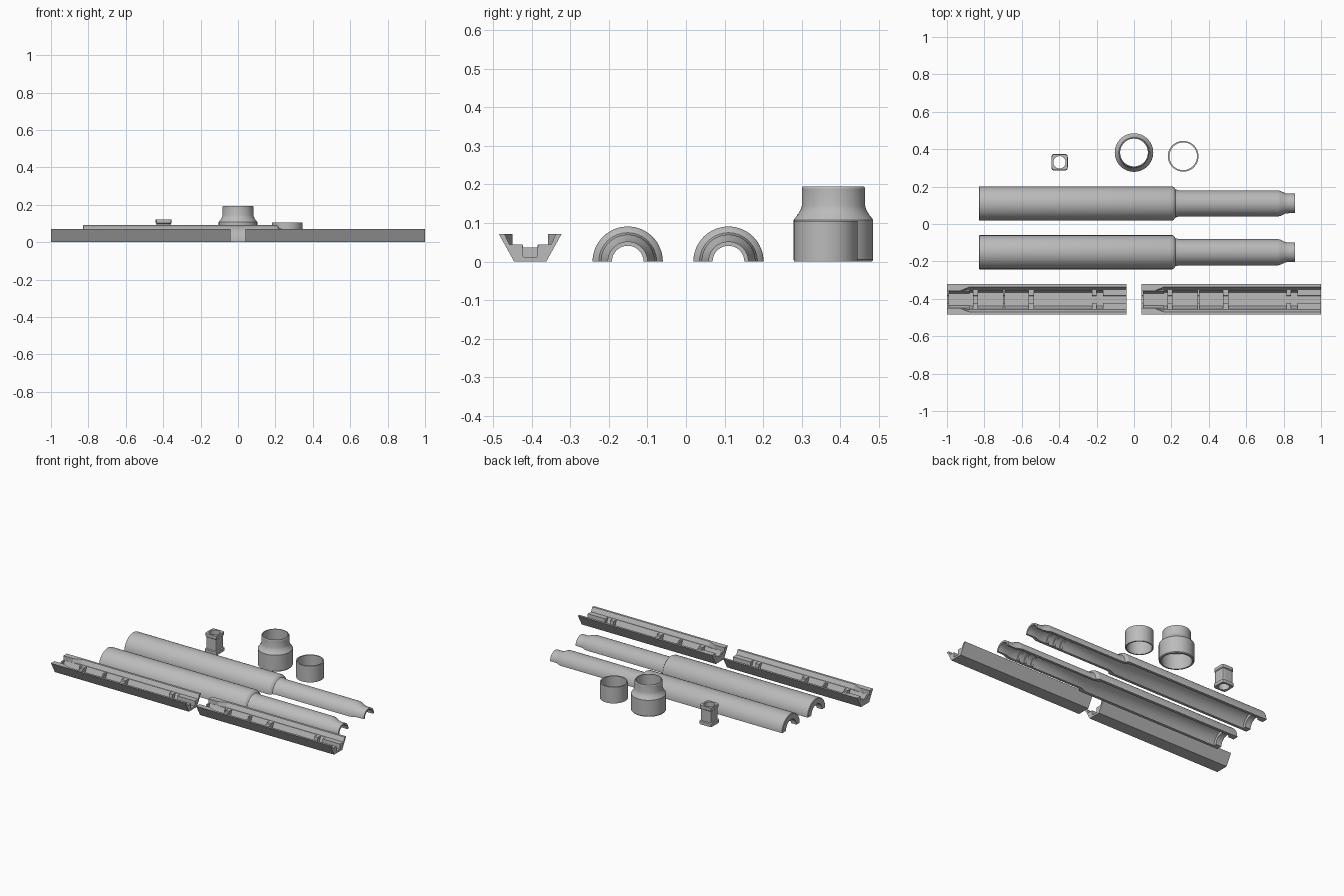
import bpy, bmesh, math

if "Cube" in bpy.data.objects:
    bpy.data.objects.remove(bpy.data.objects["Cube"])

grey = bpy.data.materials.new("plain_grey")
grey.diffuse_color = (0.5, 0.5, 0.5, 1)
grey.use_nodes = True
grey.node_tree.nodes["Principled BSDF"].inputs["Base Color"].default_value = grey.diffuse_color


def loft(name, sections, loc, ring=True, closed=False, smooth=True):
    """Skin a list of closed sections; 'closed' joins last to first, otherwise cap the ends."""
    bm = bmesh.new()
    rows = [[bm.verts.new(p) for p in s] for s in sections]
    n = len(rows[0])
    pairs = list(zip(rows, rows[1:])) + ([(rows[-1], rows[0])] if closed else [])
    for a, b in pairs:
        for i in range(n):
            j = (i + 1) % n
            bm.faces.new((a[i], a[j], b[j], b[i]))
    if not closed:
        bm.faces.new(rows[0])
        bm.faces.new(rows[-1])
    bmesh.ops.remove_doubles(bm, verts=bm.verts, dist=1e-5)
    bmesh.ops.recalc_face_normals(bm, faces=bm.faces)
    me = bpy.data.meshes.new(name)
    bm.to_mesh(me)
    bm.free()
    me.materials.append(grey)
    ob = bpy.data.objects.new(name, me)
    bpy.context.collection.objects.link(ob)
    ob.location = loc
    if smooth:
        bpy.ops.object.select_all(action='DESELECT')
        ob.select_set(True)
        bpy.context.view_layer.objects.active = ob
        bpy.ops.object.shade_smooth_by_angle(angle=math.radians(30))
    return ob


# Half shells of the handle: wall profile (x, radius) swept through 180 degrees
outer = [(-0.83, 0.087), (-0.827, 0.091), (0.205, 0.091), (0.212, 0.088), (0.222, 0.075),
         (0.24, 0.07), (0.77, 0.07), (0.785, 0.066), (0.81, 0.054), (0.83, 0.052), (0.86, 0.052)]
inner = [(0.86, 0.041), (0.80, 0.041), (0.76, 0.054)]
for rib in (0.70, 0.65, 0.60):
    inner += [(rib + 0.008, 0.054), (rib + 0.008, 0.047), (rib - 0.008, 0.047), (rib - 0.008, 0.054)]
inner += [(0.22, 0.054), (0.18, 0.073), (-0.79, 0.073), (-0.79, 0.054), (-0.83, 0.054)]
wall = outer + inner
for name, y in (("rear_half_shell", 0.11), ("front_half_shell", -0.151)):
    steps = 32
    loft(name, [[(x, r * math.cos(math.pi * k / steps), r * math.sin(math.pi * k / steps))
                 for x, r in wall] for k in range(steps + 1)], (0, y, 0))


# Half-hexagon trays: stations of (x, rim half width, ledge half width, pocket half width, floor z)
LEDGE = 0.045


def tray_section(x, rim, ledge, pocket, floor):
    half = [(0.0415, 0), (0.0815, 0.072), (rim, 0.072), (ledge, LEDGE), (pocket, LEDGE),
            (min(pocket, max(0.018, pocket - 0.014)), floor)]
    return [(x, y, z) for y, z in half] + [(x, -y, z) for y, z in reversed(half)]


open_rim, end_rim = (0.067, 0.054), (0.046, 0.046)
deep, slot, shelf = (0.05, 0.012), (0.02, 0.012), (0.02, 0.036)
spans = [(0.0, 0.01, end_rim, shelf), (0.01, 0.07, end_rim, (0.045, 0.012)),
         (0.07, 0.12, None, (0.045, 0.012)), (0.12, 0.14, open_rim, deep),
         (0.14, 0.165, open_rim, shelf), (0.165, 0.30, open_rim, deep),
         (0.30, 0.31, open_rim, shelf), (0.31, 0.435, open_rim, deep),
         (0.435, 0.465, open_rim, shelf), (0.465, 0.775, open_rim, deep),
         (0.775, 0.80, open_rim, slot), (0.80, 0.835, open_rim, deep),
         (0.835, 0.845, open_rim, slot), (0.845, 0.96, open_rim, slot)]
for name, x0 in (("left_tray", -1.0), ("right_tray", 0.04)):
    sections = []
    for a, b, rim, pocket in spans:
        # the span without a rim tapers from the narrow end to the open rim
        sections.append(tray_section(a, *(rim or end_rim), *pocket))
        sections.append(tray_section(b, *(rim or open_rim), *pocket))
    loft(name, sections, (x0, -0.4035, 0), smooth=False)


# Round collars: closed (radius, z) profile turned about z
def turned(name, profile, loc, seg=64):
    loft(name, [[(r * math.cos(2 * math.pi * k / seg), r * math.sin(2 * math.pi * k / seg), z)
                 for r, z in profile] for k in range(seg)], loc, closed=True)


turned("stepped_collar",
       [(0.099, 0), (0.103, 0.005), (0.103, 0.108), (0.098, 0.115), (0.092, 0.122), (0.085, 0.135),
        (0.082, 0.145), (0.082, 0.19), (0.079, 0.195), (0.074, 0.195), (0.074, 0.115),
        (0.09, 0.10), (0.09, 0)], (0, 0.382, 0))
turned("plain_ring", [(0.082, 0), (0.082, 0.105), (0.074, 0.105), (0.074, 0)], (0.263, 0.362, 0))


# Small square sleeve: rounded square outside, round bore
def rounded_square(half, a):
    c, s = math.cos(a), math.sin(a)
    r = half / (abs(c) ** 8 + abs(s) ** 8) ** 0.125
    return r * c, r * s


sleeve = []
for k in range(48):
    a = 2 * math.pi * k / 48
    col = [(*rounded_square(h, a), z) for h, z in
           ((0.044, 0), (0.044, 0.02), (0.038, 0.024), (0.038, 0.098), (0.042, 0.102), (0.042, 0.122))]
    col += [(0.033 * math.cos(a), 0.033 * math.sin(a), z) for z in (0.122, 0)]
    sleeve.append(col)
loft("square_sleeve", sleeve, (-0.398, 0.33, 0), closed=True)
